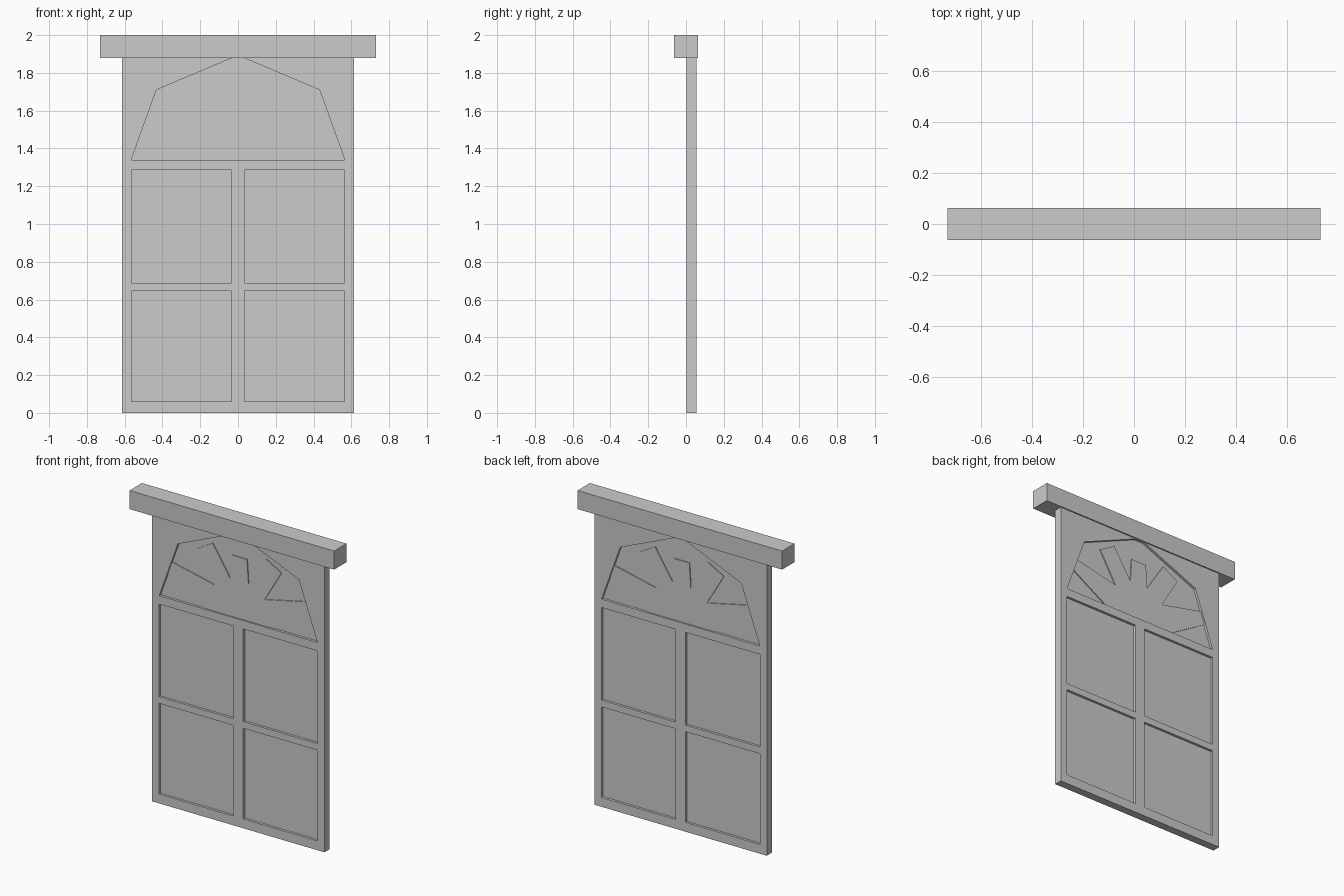
import bpy

if "Cube" in bpy.data.objects:
    bpy.data.objects.remove(bpy.data.objects["Cube"])


def slab(name, outlines, y0, y1):
    """Extrude x/z outlines (first is the outside, others are holes) from y0 to y1."""
    curve = bpy.data.curves.new(name, 'CURVE')
    curve.dimensions = '2D'
    curve.fill_mode = 'BOTH'
    curve.extrude = (y1 - y0) / 2
    for pts in outlines:
        sp = curve.splines.new('POLY')
        sp.points.add(len(pts) - 1)
        for p, (x, z) in zip(sp.points, pts):
            p.co = (x, z, 0, 1)
        sp.use_cyclic_u = True
    ob = bpy.data.objects.new(name, curve)
    bpy.context.collection.objects.link(ob)
    ob.rotation_euler.x = 1.5707963
    ob.location.y = (y0 + y1) / 2
    bpy.ops.object.select_all(action='DESELECT')
    ob.select_set(True)
    bpy.context.view_layer.objects.active = ob
    bpy.ops.object.convert(target='MESH')
    bpy.ops.object.shade_flat()
    return ob


def rect(x0, x1, z0, z1):
    return [(x0, z0), (x1, z0), (x1, z1), (x0, z1)]


def mirrored(half):
    """Complete a left half outline with its right half."""
    return half + [(-x, z) for x, z in reversed(half)]


# Openings: arched top light and four rectangular lights
arch = mirrored([(-0.565, 1.34), (-0.432, 1.71), (-0.032, 1.879)])
panes = [rect(x, x + 0.53, z0, z1)
         for x in (-0.565, 0.035) for z0, z1 in ((0.06, 0.645), (0.688, 1.286))]
panes = [[(max(-0.565, min(x, -0.035)) if i < 2 else x, z) for x, z in p]
         for i, p in enumerate(panes)]
panes = [[(x if x < -0.03 or x < 0.1 else 0.565, z) for x, z in p] for p in panes]

# Frame
slab("window_frame", [rect(-0.615, 0.615, 0, 1.882), arch] + panes, 0.003, 0.055)

# Glass, slightly recessed on both faces
slab("glass", [rect(-0.59, 0.59, 0.03, 1.31)], 0.019, 0.039)
slab("arch_glass", [mirrored([(-0.59, 1.315), (-0.45, 1.725), (-0.035, 1.895)])], 0.019, 0.039)

# Fan of glazing bars, slightly proud of the glass
fan = mirrored([(-0.24, 1.335), (-0.56, 1.525), (-0.53, 1.587), (-0.18, 1.51),
                (-0.30, 1.712), (-0.19, 1.775), (-0.065, 1.58), (-0.055, 1.735)])
slab("fan_bars", [fan], 0.013, 0.045)

# Lintel
slab("lintel", [rect(-0.73, 0.73, 1.88, 2.0)], -0.063, 0.063)
